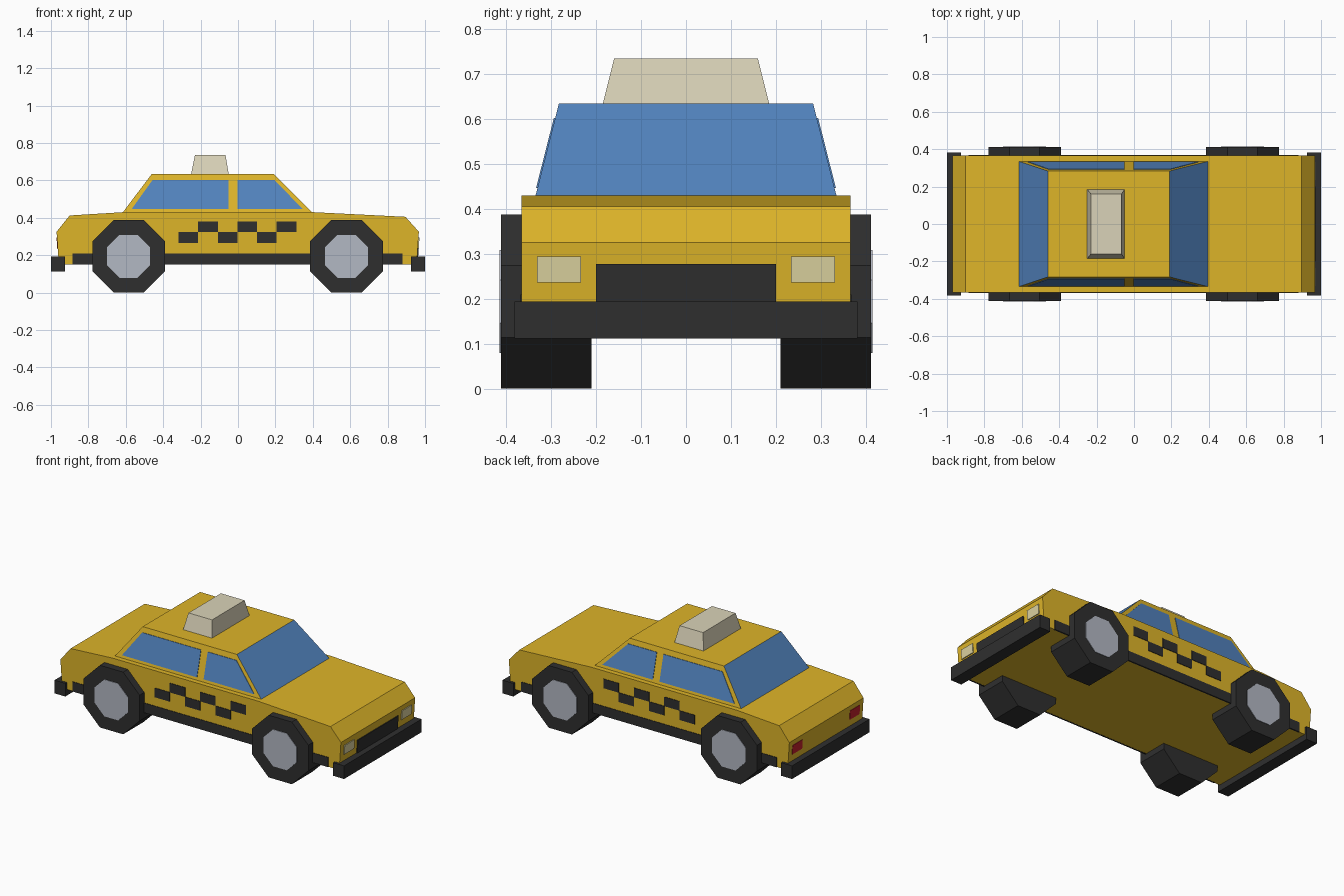
import bpy, bmesh, math

old = bpy.data.objects.get("Cube")
if old:
    bpy.data.objects.remove(old, do_unlink=True)


def material(name, r, g, b):
    m = bpy.data.materials.new(name)
    m.use_nodes = True
    m.diffuse_color = (r, g, b, 1)
    m.node_tree.nodes["Principled BSDF"].inputs["Base Color"].default_value = (r, g, b, 1)
    return m


GOLD = material("gold paint", 0.73, 0.46, 0.022)
GLASS = material("blue glass", 0.085, 0.23, 0.52)
DARK = material("dark rubber", 0.028, 0.028, 0.028)
HUB = material("hub grey", 0.45, 0.48, 0.55)
SIGN = material("sign cream", 0.70, 0.65, 0.48)
LAMP = material("headlight cream", 0.72, 0.65, 0.35)
RED = material("tail red", 0.55, 0.015, 0.025)


def loft(name, loop_a, loop_b, *mats):
    """Solid between two matching loops of points."""
    bm = bmesh.new()
    a = [bm.verts.new(p) for p in loop_a]
    b = [bm.verts.new(p) for p in loop_b]
    bm.faces.new(a)
    bm.faces.new(b)
    for i in range(len(a)):
        j = (i + 1) % len(a)
        bm.faces.new((a[i], a[j], b[j], b[i]))
    bmesh.ops.recalc_face_normals(bm, faces=bm.faces)
    mesh = bpy.data.meshes.new(name)
    bm.to_mesh(mesh)
    bm.free()
    for m in mats:
        mesh.materials.append(m)
    ob = bpy.data.objects.new(name, mesh)
    bpy.context.collection.objects.link(ob)
    return ob


def rect(x0, x1, v0, v1):
    return [(x0, v0), (x1, v0), (x1, v1), (x0, v1)]


def along_y(name, profile, y0, y1, mat):
    return loft(name, [(x, y0, z) for x, z in profile], [(x, y1, z) for x, z in profile], mat)


# Body shell
body = [(-0.958, 0.15), (-0.97, 0.325), (-0.90, 0.412), (-0.61, 0.43),
        (0.395, 0.43), (0.895, 0.405), (0.967, 0.325), (0.955, 0.15)]
along_y("body", body, -0.366, 0.366, GOLD)

# Cabin, glazed at both ends
Z0, Z1, Y0, Y1 = 0.43, 0.635, 0.335, 0.283
cabin = loft("cabin", [(x, y, Z0) for x, y in rect(-0.615, 0.395, -Y0, Y0)],
             [(x, y, Z1) for x, y in rect(-0.46, 0.19, -Y1, Y1)], GOLD, GLASS)
for f in cabin.data.polygons:
    if abs(f.normal.x) > 0.4:
        f.material_index = 1

# Roof sign
loft("roof_sign", [(x, y, Z1) for x, y in rect(-0.25, -0.05, -0.185, 0.185)],
     [(x, y, 0.735) for x, y in rect(-0.23, -0.067, -0.16, 0.16)], SIGN)


def cabin_y(z):
    return Y0 + (Y1 - Y0) * (z - Z0) / (Z1 - Z0)


# Parts on each flank
windows = {"rear_window": [(-0.568, 0.447), (-0.05, 0.447), (-0.05, 0.603), (-0.456, 0.603)],
           "front_window": [(-0.004, 0.447), (0.345, 0.447), (0.194, 0.603), (-0.004, 0.603)]}
for side, s in (("left", 1), ("right", -1)):
    for name, pts in windows.items():
        loft(f"{side}_{name}", [(x, s * (cabin_y(z) - 0.002), z) for x, z in pts],
             [(x, s * (cabin_y(z) + 0.003), z) for x, z in pts], GLASS)
    along_y(f"{side}_sill", rect(-0.885, 0.88, 0.149, 0.21), s * 0.36, s * 0.369, DARK)
    # Two staggered rows of checks
    for i in range(6):
        x, z = -0.318 + i * 0.105, 0.323 if i % 2 else 0.265
        along_y(f"{side}_check_{i + 1}", rect(x, x + 0.105, z, z + 0.058),
                s * 0.364, s * 0.369, DARK)
    # Eight-sided wheels standing on a flat
    for end, cx in (("front", 0.58), ("rear", -0.585)):
        def octagon(apothem):
            r = apothem / math.cos(math.pi / 8)
            return [(cx + r * math.cos((k + 0.5) * math.pi / 4),
                     0.194 + r * math.sin((k + 0.5) * math.pi / 4)) for k in range(8)]
        along_y(f"{end}_{side}_tyre", octagon(0.194), s * 0.21, s * 0.412, DARK)
        along_y(f"{end}_{side}_hub", octagon(0.115), s * 0.408, s * 0.415, HUB)


def end_plate(name, s, y0, y1, z0, z1, mat):
    """Thin plate following the slightly raked nose or tail."""
    def x_at(z):
        return s * (0.9565 + 0.012 * (z - 0.15) / 0.175)
    pts = rect(y0, y1, z0, z1)
    loft(name, [(x_at(z) - s * 0.004, y, z) for y, z in pts],
         [(x_at(z) + s * 0.004, y, z) for y, z in pts], mat)


# Bumpers, lamps and grille
for end, s, mat in (("front", 1, LAMP), ("rear", -1, RED)):
    along_y(f"{end}_bumper", rect(s * 0.925, s, 0.112, 0.194), -0.382, 0.382, DARK)
    for side, t in (("left", 1), ("right", -1)):
        end_plate(f"{end}_{side}_lamp", s, t * 0.234, t * 0.332, 0.236, 0.294, mat)
end_plate("grille", 1, -0.2, 0.2, 0.17, 0.277, DARK)
